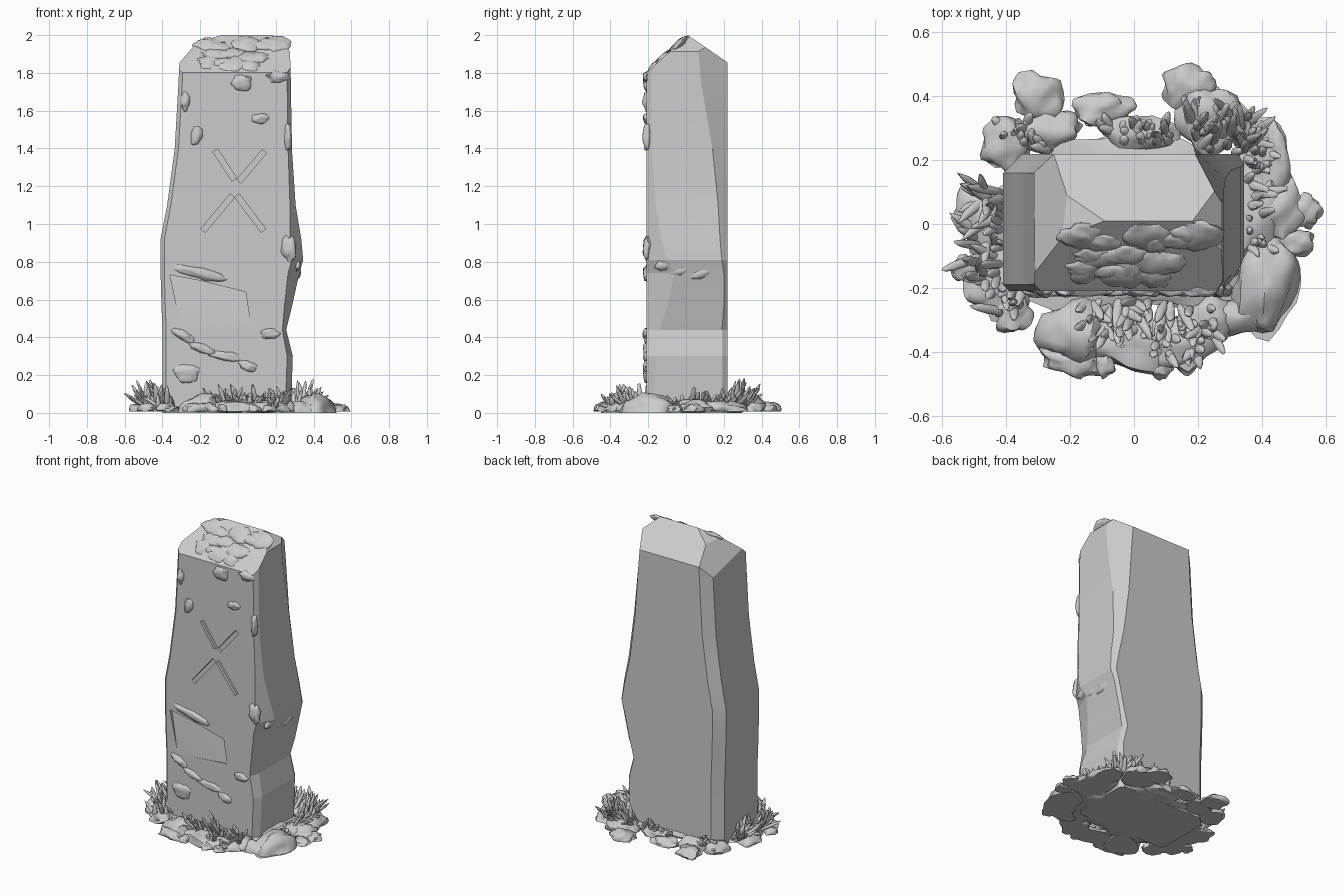
import bpy, bmesh, math, random
from mathutils import Vector, Matrix, Euler, noise

random.seed(4)
cube = bpy.data.objects.get("Cube")
if cube:
    bpy.data.objects.remove(cube, do_unlink=True)

GREY = (0.6, 0.6, 0.6, 1)
grey = bpy.data.materials.new("stone_grey")
grey.use_nodes = True
grey.diffuse_color = GREY
bsdf = next(n for n in grey.node_tree.nodes if n.type == 'BSDF_PRINCIPLED')
bsdf.inputs["Base Color"].default_value = GREY
bsdf.inputs["Roughness"].default_value = 0.9


def make(name, bm):
    bmesh.ops.recalc_face_normals(bm, faces=bm.faces)
    mesh = bpy.data.meshes.new(name)
    bm.to_mesh(mesh)
    bm.free()
    mesh.materials.append(grey)
    ob = bpy.data.objects.new(name, mesh)
    bpy.context.collection.objects.link(ob)
    return ob


def activate(ob):
    bpy.ops.object.select_all(action='DESELECT')
    ob.select_set(True)
    bpy.context.view_layer.objects.active = ob


def smooth(ob, angle):
    activate(ob)
    bpy.ops.object.shade_smooth_by_angle(angle=math.radians(angle))


def blob(bm, loc, size, rot=(0, 0, 0), rough=0.0, detail=2):
    """Stretched sphere, optionally roughened by noise."""
    m = Matrix.LocRotScale(Vector(loc), Euler(rot), Vector(size))
    verts = bmesh.ops.create_icosphere(bm, subdivisions=detail, radius=1)["verts"]
    for v in verts:
        p = v.co.copy()
        grow = 1 + rough * noise.noise(p * 1.7 + Vector(loc) * 9)
        v.co = m @ (p * grow)
    return verts


# Standing stone: z, left, right, front chamfer x/y, back chamfer x/y
FRONT, BACK = -0.21, 0.22
rows = [
    (0.00, -.40, .28, .03, .04, .02, .03),
    (0.30, -.40, .29, .03, .05, .02, .03),
    (0.44, -.40, .255, .02, .07, .02, .03),
    (0.56, -.405, .285, .04, .11, .02, .02),
    (0.74, -.41, .325, .06, .15, .02, .02),
    (0.81, -.41, .345, .06, .11, .02, .03),
    (0.92, -.41, .335, .06, .08, .03, .04),
    (1.10, -.375, .305, .03, .05, .04, .05),
    (1.40, -.335, .285, .02, .03, .06, .08),
    (1.75, -.315, .28, .02, .03, .08, .14),
    (2.10, -.30, .27, .02, .03, .10, .17),
]
bm = bmesh.new()
rings = []
for z, l, r, bx, by, cx, cy in rows:
    section = [(l, FRONT + .02), (l + .02, FRONT), (r - bx, FRONT), (r, FRONT + by),
               (r, BACK - cy), (r - cx, BACK), (l + .06, BACK), (l, BACK - .06)]
    rings.append([bm.verts.new((x, y, z)) for x, y in section])
for a, b in zip(rings, rings[1:]):
    for i in range(8):
        j = (i + 1) % 8
        bm.faces.new((a[i], a[j], b[j], b[i]))
bm.faces.new(rings[0][::-1])
bm.faces.new(rings[-1])

# Ridge slopes and broken shoulders at the top
for point, normal in [((0, .01, 2), (0, -.19, .21)), ((0, .01, 2), (0, .145, .21)),
                      ((-.22, 0, 1.95), (-.13, .02, .09)), ((-.12, 0, 1.99), (-.04, .01, .1)),
                      ((.2, 0, 1.985), (.085, 0, .09))]:
    bmesh.ops.bisect_plane(bm, geom=bm.verts[:] + bm.edges[:] + bm.faces[:], dist=1e-5,
                           plane_co=point, plane_no=Vector(normal).normalized(), clear_outer=True)
    bmesh.ops.holes_fill(bm, edges=[e for e in bm.edges if e.is_boundary], sides=0)
stone = make("standing_stone", bm)

# Cutter: four carved strokes
bm = bmesh.new()
for x1, z1, x2, z2 in [(-.12, 1.39, -.02, 1.235), (.14, 1.385, .005, 1.225),
                       (-.03, 1.15, -.185, .965), (-.005, 1.15, .135, .965)]:
    run = Vector((x2 - x1, 0, z2 - z1))
    turn = Matrix.Rotation(math.atan2(run.x, run.z), 4, 'Y')
    place = Matrix.Translation(((x1 + x2) / 2, FRONT, (z1 + z2) / 2)) @ turn
    bmesh.ops.create_cube(bm, size=1, matrix=place @ Matrix.Diagonal((.03, .04, run.length, 1)))
strokes = make("stroke_cutter", bm)

# Cutter: flaked hollow, deepest along its upper ledge
bm = bmesh.new()
outline = [(-.36, .73, .02), (-.2, .7, .02), (.04, .64, .018), (.065, .48, .006), (-.3, .45, -.002)]
outer = [bm.verts.new((x, FRONT - .05, z)) for x, z, d in outline]
inner = [bm.verts.new((x, FRONT + d, z)) for x, z, d in outline]
bm.faces.new(outer)
bm.faces.new(inner[::-1])
for i in range(5):
    j = (i + 1) % 5
    bm.faces.new((outer[i], inner[i], inner[j], outer[j]))
bmesh.ops.triangulate(bm, faces=bm.faces[:])
flake = make("flake_cutter", bm)

for cutter in (strokes, flake):
    cutter.hide_render = True
    mod = stone.modifiers.new("carve", 'BOOLEAN')
    mod.operation = 'DIFFERENCE'
    mod.object = cutter
    activate(stone)
    bpy.ops.object.modifier_apply(modifier=mod.name)
    bpy.data.objects.remove(cutter, do_unlink=True)
smooth(stone, 12)

# Weathered lumps on the front face: x, z, half width, half height, tilt
bm = bmesh.new()
for x, z, w, h, tilt in [(-.22, 1.47, .03, .055, .2), (.17, .42, .05, .03, 0),
                         (.02, 1.75, .055, .045, 0), (.12, 1.56, .045, .03, 0),
                         (-.28, 1.65, .025, .05, 0), (.27, .87, .04, .07, 0),
                         (.265, 1.46, .02, .07, 0), (-.2, .74, .15, .03, .25),
                         (-.29, .41, .07, .025, .5), (-.19, .34, .08, .025, .35),
                         (-.06, .3, .09, .025, .1), (.05, .25, .05, .028, .3),
                         (-.27, .21, .07, .05, 0), (.21, 1.78, .06, .03, 0)]:
    blob(bm, (x, FRONT + .004, z), (w, .022, h), (0, tilt, 0), .35, 3)
# Lumps on the front slope of the ridge
for i in range(20):
    y = random.uniform(-.17, -.02)
    blob(bm, (random.uniform(-.2, .22), y, 2 + (y - .01) * .905 - .008),
         (random.uniform(.04, .09), random.uniform(.03, .06), .02),
         (math.atan(.905), 0, 0), .35, 3)
# Chips along the right side ledge
for y, z in [(-.1, .79), (-.02, .76), (.08, .74)]:
    blob(bm, (.315, y, z), (.018, .07, .03), (.3, 0, 0), .3)
smooth(make("weathered_lumps", bm), 60)

# Moss pads on the ground: x, y, half width, half depth, height
bm = bmesh.new()
for x, y, w, d, h in [
        (-.3, .4, .075, .07, .04), (-.4, .25, .075, .08, .05), (-.27, .29, .1, .06, .05),
        (-.1, .36, .09, .05, .04), (.02, .29, .11, .05, .05), (.17, .43, .08, .065, .04),
        (.24, .33, .1, .1, .06), (.41, .2, .08, .12, .05), (.45, .05, .08, .09, .05),
        (.54, .04, .045, .05, .03), (.51, -.06, .05, .04, .03), (.37, .05, .1, .2, .05),
        (-.42, -.18, .1, .1, .05), (-.47, 0, .08, .12, .05), (-.38, -.28, .06, .06, .04),
        (-.53, -.14, .045, .04, .03), (-.2, -.43, .09, .045, .04), (0, -.38, .13, .08, .05),
        (.15, -.37, .12, .07, .05), (-.09, -.44, .03, .04, .03), (.08, -.45, .035, .035, .03),
        (.17, -.42, .04, .05, .03), (.24, -.3, .09, .07, .05), (0, -.02, .4, .25, .04)]:
    blob(bm, (x, y, .015), (w * 1.05, d * 1.05, h), (0, 0, random.uniform(-.3, .3)), .4, 3)
for v in bm.verts:
    v.co.z = max(v.co.z, 0.008 if v.co.xy.length > .3 else 0)
smooth(make("moss_pads", bm), 50)

# Low rocks beside the base
bm = bmesh.new()
for x, y, w, d, h, turn in [(.41, -.19, .1, .16, .1, -.25), (-.19, -.34, .11, .1, .11, .2),
                            (.33, -.29, .1, .055, .06, .1)]:
    blob(bm, (x, y, 0), (w, d, h), (0, 0, turn), .3, 3)
for v in bm.verts:
    v.co.z = max(v.co.z, 0)
smooth(make("base_rocks", bm), 40)

# Stubby plant tufts: centre, spread, outward direction, count, length
bm = bmesh.new()
for cx, cy, sx, sy, ox, oy, count, size in [
        (-.44, -.03, .04, .14, -1, 0, 42, .15), (-.39, -.23, .05, .06, -.7, -.7, 16, .12),
        (.05, -.28, .19, .05, 0, -1, 60, .13), (.14, -.35, .09, .05, .2, -1, 20, .1),
        (.27, .27, .1, .05, .3, 1, 44, .15), (.36, .14, .03, .13, 1, .2, 30, .13),
        (.03, .27, .13, .03, 0, 1, 24, .08), (-.33, .26, .08, .04, -.4, 1, 16, .08),
        (.37, -.03, .03, .06, 1, 0, 10, .09)]:
    for i in range(count):
        u, v = random.uniform(-1, 1), random.uniform(-1, 1)
        lean = Vector((ox * .6 + random.uniform(-.6, .6), oy * .6 + random.uniform(-.6, .6),
                       random.uniform(.35, 1.3))).normalized()
        length = size * random.uniform(.55, 1.1)
        root = Vector((cx + sx * u, cy + sy * v, .025))
        rot = lean.to_track_quat('Z', 'Y').to_euler()
        blob(bm, root + lean * length * .45, (.015, .01, length * .55), rot, .25)
for v in bm.verts:
    v.co.z = max(v.co.z, .01)
smooth(make("plant_tufts", bm), 60)
